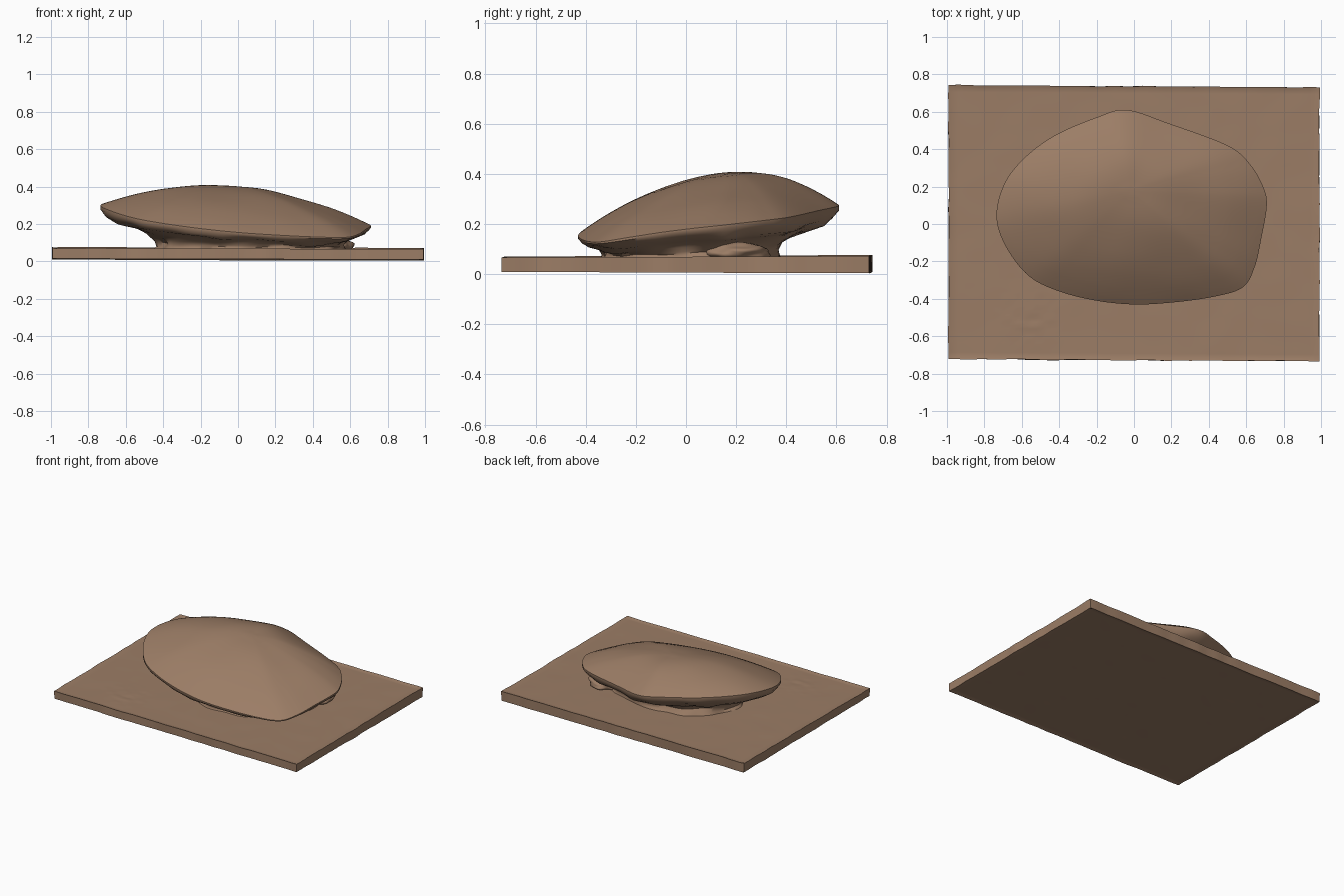
import bpy, bmesh, math
from mathutils import Vector, noise

cube = bpy.data.objects.get("Cube")
if cube:
    bpy.data.objects.remove(cube, do_unlink=True)

clay = bpy.data.materials.new("warm brown clay")
clay.use_nodes = True
clay.diffuse_color = (0.33, 0.205, 0.132, 1)
bsdf = clay.node_tree.nodes["Principled BSDF"]
bsdf.inputs["Base Color"].default_value = clay.diffuse_color
bsdf.inputs["Roughness"].default_value = 0.8


def finish(bm, name, angle):
    bmesh.ops.recalc_face_normals(bm, faces=bm.faces)
    mesh = bpy.data.meshes.new(name)
    bm.to_mesh(mesh)
    bm.free()
    obj = bpy.data.objects.new(name, mesh)
    bpy.context.collection.objects.link(obj)
    mesh.materials.append(clay)
    bpy.ops.object.select_all(action='DESELECT')
    obj.select_set(True)
    bpy.context.view_layer.objects.active = obj
    bpy.ops.object.shade_smooth_by_angle(angle=math.radians(angle))
    return obj


def rough(x, y, z, scale):
    return noise.noise(Vector((x, y, z)) * scale)


def closed_spline(points, steps):
    """Smooth closed curve through the points."""
    n, out = len(points), []
    for i in range(n):
        a, b, c, d = (Vector(points[(i + k) % n]) for k in (-1, 0, 1, 2))
        for s in range(steps):
            t = s / steps
            out.append(0.5 * (2 * b + (c - a) * t + (2 * a - 5 * b + 4 * c - d) * t ** 2
                              + (3 * b - a - 3 * c + d) * t ** 3))
    return out


# Base slab: thin board with worn, slightly raised edges
bm = bmesh.new()
bmesh.ops.create_cube(bm, size=1)
bmesh.ops.scale(bm, vec=(1.982, 1.465, 0.05), verts=bm.verts)
long_edges = [e for e in bm.edges if e.calc_length() > 1]
bmesh.ops.subdivide_edges(bm, edges=long_edges, cuts=79, use_grid_fill=True)
for v in bm.verts:
    x, y, z = v.co
    top = z > 0
    edge = max(abs(x) / 0.991, abs(y) / 0.7325)
    lift = 0.006 if edge > 0.985 else 0
    v.co.z = 0.04 + z + 0.0015 * rough(x, y, z, 6)
    v.co.z += (lift + 0.004 * y - 0.002 * x) if top else (-lift - 0.003 * x - 0.004 * y)
    if top:
        # scuffed patch near the front right corner
        patch = math.exp(-((x + 0.56) ** 2 + (y + 0.5) ** 2) / 0.015)
        v.co.z += 0.006 * patch * rough(x, y, 0, 28)
    if edge > 0.995:
        v.co.x += 0.006 * rough(x, y, z, 9)
        v.co.y += 0.005 * rough(y, x, z, 9)
    v.co.y -= 0.006 * x - 0.004
finish(bm, "base_slab", 40)

# Shell: domed top, tilted rim, undercut underside and foot, lofted as rings
outline = closed_spline([
    (-.04, .61), (.18, .54), (.5, .42), (.62, .32), (.69, .2), (.71, .1), (.68, -.08),
    (.645, -.23), (.58, -.34), (.42, -.39), (.2, -.42), (0, -.43), (-.2, -.41),
    (-.4, -.36), (-.56, -.28), (-.68, -.13), (-.735, .03), (-.7, .2), (-.6, .34),
    (-.43, .47), (-.2, .57)], 7)
center = Vector((-.02, .18))
foot_center = Vector((.06, .02))


def rim_z(p):
    return 0.235 - 0.08 * p.x + 0.133 * p.y - 0.124 * p.y ** 2


def foot(p):
    d = p - foot_center
    a = math.atan2(d.y / 0.75, d.x)
    r = 1 + 0.07 * rough(math.cos(a), math.sin(a), 3, 2.5)
    return foot_center + Vector((0.5 * math.cos(a), 0.36 * math.sin(a))) * r


bm = bmesh.new()
rings = []
# dome from near the crown out to the rim
top_steps = 22
for i in range(1, top_steps + 1):
    t = math.sin(i / top_steps * math.pi / 2)
    ring = []
    for o in outline:
        p = center.lerp(o, t)
        z = rim_z(p) + 0.145 * (1 - t ** 2)
        z += 0.007 * rough(p.x, p.y, 0, 4) * (1 - t ** 4)
        z += 0.002 * math.sin(t * 75) * t ** 3 * (1 - t)
        ring.append(bm.verts.new((p.x, p.y, z)))
    rings.append(ring)
# rim lip, underside and foot: (inward blend, downward blend)
under = [(0.0, 0.09), (0.1, 0.24), (0.25, 0.36), (0.45, 0.44), (0.65, 0.52),
         (0.85, 0.6), (1.0, 0.69), (1.06, 0.8), (1.03, 0.92), (0.96, 1.02)]
for u, drop in under:
    ring = []
    for o in outline:
        p = o.lerp(foot(o), u)
        z = rim_z(o) * (1 - drop) + 0.06 * drop
        wobble = min(u, 1) * (1 - drop) + 0.15
        z += 0.03 * rough(p.x, p.y, drop, 5) * wobble
        p = p + (p - foot_center) * 0.05 * rough(p.x, p.y, z * 3, 7) * min(u * 3, 1)
        ring.append(bm.verts.new((p.x, p.y, max(z, 0.055))))
    rings.append(ring)
n = len(outline)
for a, b in zip(rings, rings[1:]):
    for i in range(n):
        j = (i + 1) % n
        bm.faces.new((a[i], a[j], b[j], b[i]))
crown = bm.verts.new((center.x, center.y, rim_z(center) + 0.146))
for i in range(n):
    bm.faces.new((crown, rings[0][(i + 1) % n], rings[0][i]))
bm.faces.new(rings[-1])
finish(bm, "shell", 50)

# Small lump of clay beside the foot, under the left end of the shell
bm = bmesh.new()
bmesh.ops.create_icosphere(bm, subdivisions=4, radius=1)
for v in bm.verts:
    v.co *= 1 + 0.15 * rough(*v.co, 2)
    v.co = Vector((0.5 + 0.12 * v.co.x, 0.2 + 0.13 * v.co.y, 0.085 + 0.045 * v.co.z))
finish(bm, "foot_lump", 60)
